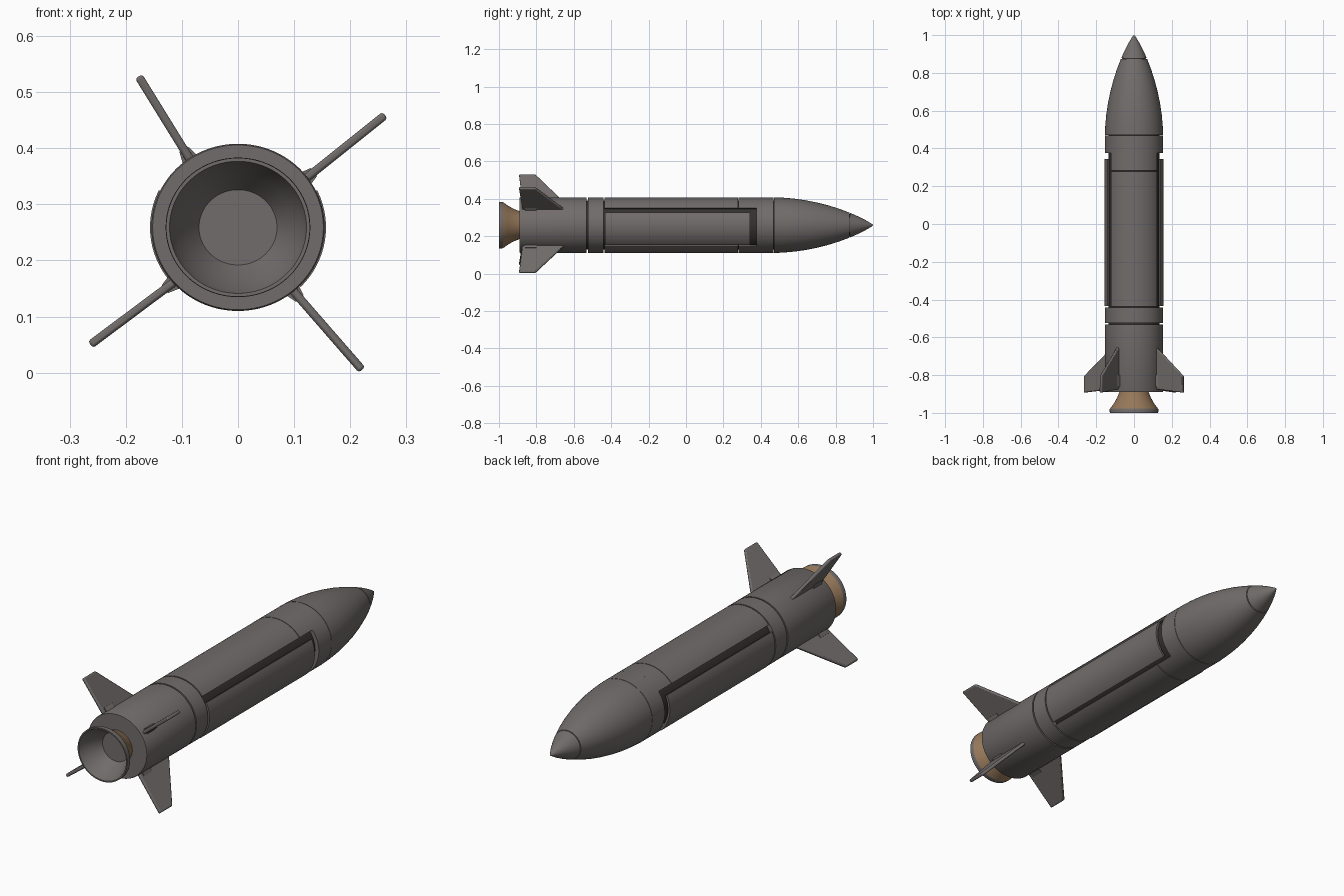
import bpy, bmesh, math
from mathutils import Vector

if "Cube" in bpy.data.objects:
    bpy.data.objects.remove(bpy.data.objects["Cube"])

CZ, RX, RZ = 0.259, 0.1545, 0.149   # axis height, body radii


def material(name, rgb):
    m = bpy.data.materials.new(name)
    m.diffuse_color = (*rgb, 1)
    m.use_nodes = True
    m.node_tree.nodes["Principled BSDF"].inputs["Base Color"].default_value = m.diffuse_color
    return m


GREY = material("warm grey", (0.165, 0.150, 0.145))
DARK = material("dark gap", (0.035, 0.030, 0.029))
BROWN = material("nozzle brown", (0.30, 0.185, 0.10))


def finish(name, bm, mats, angle=30):
    bmesh.ops.recalc_face_normals(bm, faces=bm.faces)
    me = bpy.data.meshes.new(name)
    bm.to_mesh(me)
    bm.free()
    ob = bpy.data.objects.new(name, me)
    bpy.context.collection.objects.link(ob)
    for m in mats:
        me.materials.append(m)
    bpy.ops.object.select_all(action='DESELECT')
    ob.select_set(True)
    bpy.context.view_layer.objects.active = ob
    bpy.ops.object.shade_smooth_by_angle(angle=math.radians(angle))
    return ob


def point(y, r, a):
    """Point at relative radius r on the slightly oval body section."""
    return (r * RX * math.cos(a), y, CZ + r * RZ * math.sin(a))


def lathe(name, profile, mats, mat_rule=lambda i: 0, n=72):
    bm = bmesh.new()
    rings = []
    for y, r in profile:
        if r == 0:
            rings.append([bm.verts.new((0, y, CZ))] * n)
        else:
            rings.append([bm.verts.new(point(y, r, math.tau * k / n)) for k in range(n)])
    for i, (a, b) in enumerate(zip(rings, rings[1:])):
        for k in range(n):
            j = (k + 1) % n
            vs = list(dict.fromkeys([a[k], a[j], b[j], b[k]]))
            if len(vs) > 2:
                bm.faces.new(vs).material_index = mat_rule(i)
    return finish(name, bm, mats)


def slab(name, y0, y1, a0, a1, r_out=1.0, r_in=0.93, n=28):
    """Curved solid panel covering an arc of the body."""
    bm = bmesh.new()
    rows = []
    for k in range(n + 1):
        a = math.radians(a0 + (a1 - a0) * k / n)
        rows.append([bm.verts.new(point(y, r, a))
                     for y, r in ((y0, r_out), (y1, r_out), (y1, r_in), (y0, r_in))])
    for p, q in zip(rows, rows[1:]):
        for i in range(4):
            j = (i + 1) % 4
            bm.faces.new((p[i], p[j], q[j], q[i]))
    bm.faces.new(rows[0])
    bm.faces.new(rows[-1])
    return finish(name, bm, [GREY])


# inner core seen through the gaps
lathe("inner_core", [(-0.6, 0), (-0.6, 0.88), (0.5, 0.88), (0.5, 0)], [DARK])

# tail section and rear band with a seam between them
lathe("tail_section", [(-0.89, 0), (-0.89, 0.985), (-0.885, 1), (-0.532, 1), (-0.532, 0.8)], [GREY])
lathe("rear_band", [(-0.525, 0.8), (-0.525, 1), (-0.442, 1), (-0.442, 0.8)], [GREY])

# upper and lower hull plates, split at the forward seam
for part, y0, y1 in (("main", -0.436, 0.279), ("forward", 0.282, 0.376)):
    slab("upper_hull_" + part, y0, y1, 38, 142)
    slab("lower_hull_" + part, y0, y1, 230.5, 309.5)

# side doors standing a little proud of the hull
slab("right_door", -0.434, 0.343, -44.5, 26, 1.015, 0.95)
slab("left_door", -0.434, 0.343, 154, 224.5, 1.015, 0.95)

# nose: collar, ogive and pointed cap
lathe("nose_collar", [(0.376, 0.8), (0.376, 1), (0.469, 1), (0.469, 0.8)], [GREY])
lathe("nose_ogive", [(0.471, 0.8), (0.471, 1), (0.52, 0.985), (0.58, 0.95), (0.64, 0.892),
                     (0.70, 0.812), (0.76, 0.71), (0.82, 0.585), (0.874, 0.45), (0.874, 0.3)], [GREY])
lathe("nose_seam", [(0.86, 0), (0.86, 0.42), (0.89, 0.39), (0.89, 0)], [DARK])
lathe("nose_cap", [(0.878, 0.3), (0.878, 0.44), (0.92, 0.315), (0.96, 0.18),
                   (0.988, 0.07), (0.997, 0.03), (1.0, 0)], [GREY])

# engine nozzle: brown bell, grey lip and grey inside
lathe("nozzle", [(-0.87, 0.46), (-0.89, 0.50), (-0.92, 0.58), (-0.95, 0.69), (-0.978, 0.825),
                 (-0.982, 0.835), (-1.0, 0.83), (-1.0, 0.79), (-0.975, 0.74), (-0.945, 0.63),
                 (-0.92, 0.54), (-0.90, 0.45), (-0.90, 0)],
      [GREY, BROWN], lambda i: 1 if i < 4 else 0)


# four swept fins, each from its root to its tip in the front view
def fin(name, root, tip, thick=0.015):
    r, t = Vector((root[0], 0, root[1])), Vector((tip[0], 0, tip[1]))
    d = (t - r).normalized()
    side = d.cross(Vector((0, 1, 0))) * thick / 2
    r_in = r - d * 0.02
    outline = [(r_in, -0.875), (r_in, -0.635), (r, -0.655), (t, -0.805), (t, -0.893), (r, -0.875)]
    bm = bmesh.new()
    loops = [[bm.verts.new(p + Vector((0, y, 0)) + side * s) for p, y in outline] for s in (-1, 1)]
    bm.faces.new(loops[0])
    bm.faces.new(loops[1])
    for i in range(6):
        j = (i + 1) % 6
        bm.faces.new((loops[0][i], loops[0][j], loops[1][j], loops[1][i]))
    ob = finish(name, bm, [GREY])
    bev = ob.modifiers.new("rounded_edges", 'BEVEL')
    bev.width, bev.segments = 0.005, 2

    # small mounting lug at the fin root
    bm = bmesh.new()
    bmesh.ops.create_cube(bm, size=1)
    n = side.normalized()
    for v in bm.verts:
        c = v.co.copy()
        width = 0.032 if c.z < 0 else 0.018
        v.co = r + d * (0.004 + c.z * 0.026) + n * c.x * width + Vector((0, -0.83 + c.y * 0.06, 0))
    finish(name + "_lug", bm, [GREY])


fin("upper_right_fin", (0.122, 0.347), (0.262, 0.459))
fin("upper_left_fin", (-0.088, 0.384), (-0.177, 0.528))
fin("lower_left_fin", (-0.117, 0.159), (-0.263, 0.050))
fin("lower_right_fin", (0.099, 0.145), (0.221, 0.005))
